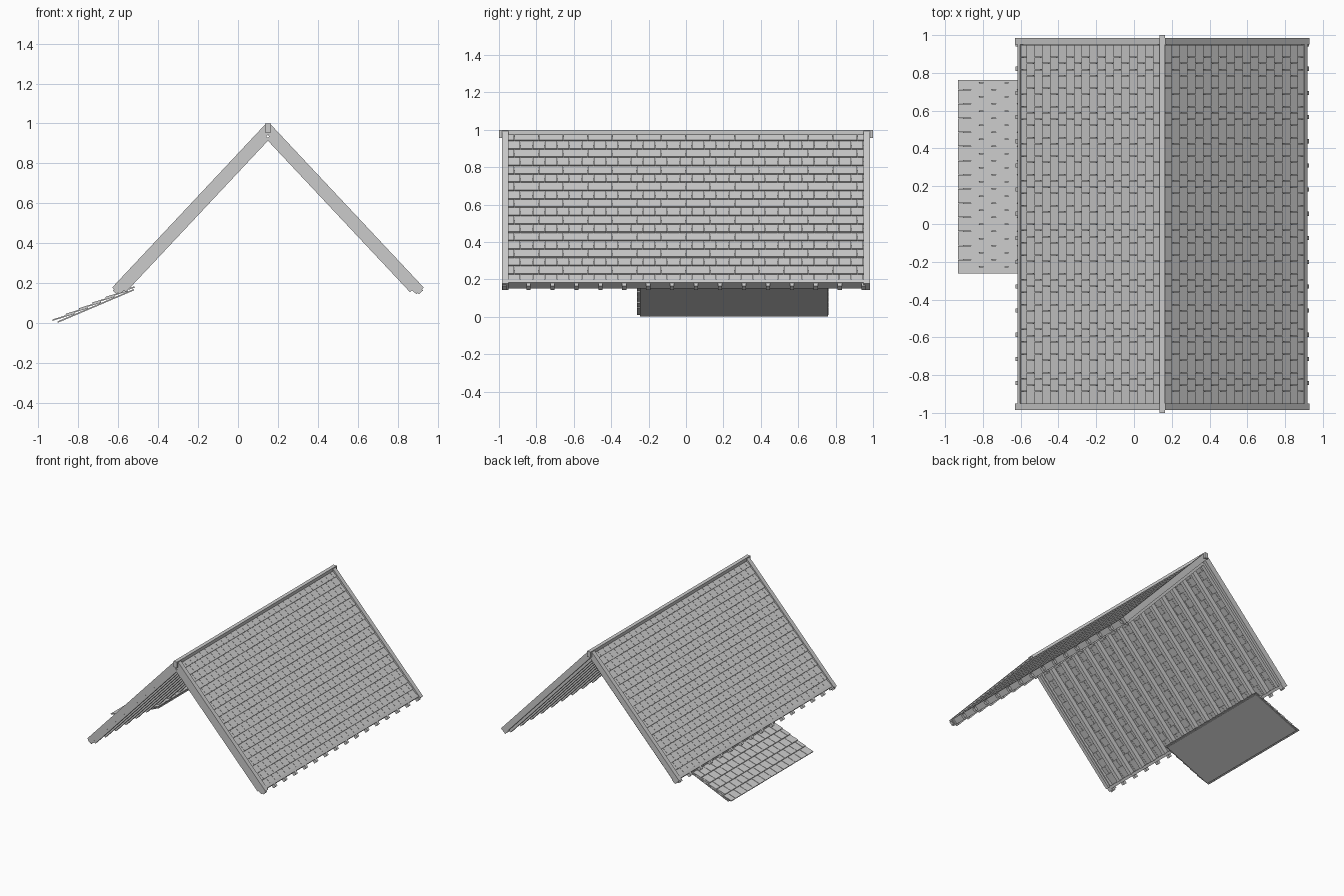
import bpy, bmesh, math
from mathutils import Matrix, Vector

if "Cube" in bpy.data.objects:
    bpy.data.objects.remove(bpy.data.objects["Cube"])

grey = bpy.data.materials.new("light grey")
grey.use_nodes = True
grey.diffuse_color = (0.6, 0.6, 0.6, 1)
grey.node_tree.nodes["Principled BSDF"].inputs["Base Color"].default_value = (0.6, 0.6, 0.6, 1)


def finish(name, bm):
    bmesh.ops.recalc_face_normals(bm, faces=bm.faces)
    mesh = bpy.data.meshes.new(name)
    bm.to_mesh(mesh)
    bm.free()
    mesh.materials.append(grey)
    obj = bpy.data.objects.new(name, mesh)
    bpy.context.collection.objects.link(obj)
    return obj


def frame(x, z, side, angle):
    """Slope frame: first axis runs down the slope, third points outward."""
    d = Vector((side * math.cos(angle), 0, -math.sin(angle)))
    n = Vector((side * math.sin(angle), 0, math.cos(angle)))
    m = Matrix((d, Vector((0, 1, 0)), n)).transposed().to_4x4()
    return Matrix.Translation((x, 0, z)) @ m


def box(bm, mat, s, y, n):
    """Box spanning the ranges s, y and n in the given frame."""
    mid = Vector([(a + b) / 2 for a, b in (s, y, n)])
    size = [b - a for a, b in (s, y, n)]
    local = Matrix.Translation(mid) @ Matrix.Diagonal((*size, 1))
    bmesh.ops.create_cube(bm, size=1, matrix=mat @ local)


def shingles(bm, mat, s_top, s_low, y0, y1, rows, width, thick, n_low, gap):
    """Overlapping, staggered courses; each shingle tips up at its lower end."""
    pitch = (s_low - s_top) / rows
    tilt = math.atan(thick / pitch)
    for r in range(rows):
        low = s_low - r * pitch
        length = min(1.6 * pitch, low - s_top + 0.01)
        course = mat @ Matrix.Translation((low, 0, n_low)) @ Matrix.Rotation(-tilt, 4, "Y")
        y = y0 - (width / 2 if r % 2 else 0)
        while y < y1 - gap:
            a, b = max(y, y0), min(y + width, y1) - gap
            if b - a > gap:
                box(bm, course, (-length, 0), (a, b), (-thick, 0))
            y += width


RIDGE_X, APEX = 0.15, 1.01
ANGLE = math.atan2(0.81, 0.76)
LENGTH = 1.14
rafter_y = [-0.97 + 0.128 * i for i in range(16)]

# Two roof slopes
for side, label in ((1, "left"), (-1, "right")):
    mat = frame(RIDGE_X, APEX, side, ANGLE)

    bm = bmesh.new()
    shingles(bm, mat, 0.02, 1.12, -0.95, 0.95, 18, 0.0655, 0.008, -0.007, 0.002)
    finish(label + "_roof_shingles", bm)

    bm = bmesh.new()
    for y in rafter_y:
        box(bm, mat, (0.06, 1.11), (y - 0.014, y + 0.014), (-0.066, -0.026))
        box(bm, mat, (1.11, 1.149), (y - 0.011, y + 0.011), (-0.04, -0.012))
    finish(label + "_rafters", bm)

    bm = bmesh.new()
    box(bm, mat, (1.105, 1.127), (-0.985, 0.985), (-0.052, -0.005))
    finish(label + "_eaves_board", bm)

# Gable boards: one chevron profile at each end
def chevron_point(side, s, n):
    p = frame(RIDGE_X, APEX, side, ANGLE) @ Vector((s, 0, n))
    return p.x, p.z

inner_z = APEX - 0.046 / math.cos(ANGLE)
outline = [(RIDGE_X + 0.016, 0.993), chevron_point(1, LENGTH, 0), chevron_point(1, LENGTH, -0.05),
           chevron_point(1, LENGTH - 0.04, -0.05), chevron_point(1, LENGTH - 0.04, -0.046),
           (RIDGE_X, inner_z)]
outline += [(2 * RIDGE_X - x, z) for x, z in reversed(outline[:-1])]
for y0, y1, label in ((-0.985, -0.95, "front"), (0.95, 0.985, "back")):
    bm = bmesh.new()
    face = bm.faces.new([bm.verts.new((x, y0, z)) for x, z in outline])
    out = bmesh.ops.extrude_face_region(bm, geom=[face])
    moved = [v for v in out["geom"] if isinstance(v, bmesh.types.BMVert)]
    bmesh.ops.translate(bm, verts=moved, vec=(0, y1 - y0, 0))
    finish(label + "_gable_board", bm)

# Ridge beam
bm = bmesh.new()
box(bm, Matrix(), (RIDGE_X - 0.015, RIDGE_X + 0.015), (-1, 1), (0.955, 1.0))
finish("ridge_beam", bm)

# Small side awning: thin deck and courses of shingles
awning = frame(-0.525, 0.175, -1, math.radians(23))
bm = bmesh.new()
box(bm, awning, (0, 0.415), (-0.245, 0.76), (-0.012, -0.005))
finish("awning_deck", bm)
bm = bmesh.new()
shingles(bm, awning, 0, 0.435, -0.263, 0.765, 6, 0.075, 0.007, 0.014, 0.003)
finish("awning_shingles", bm)
